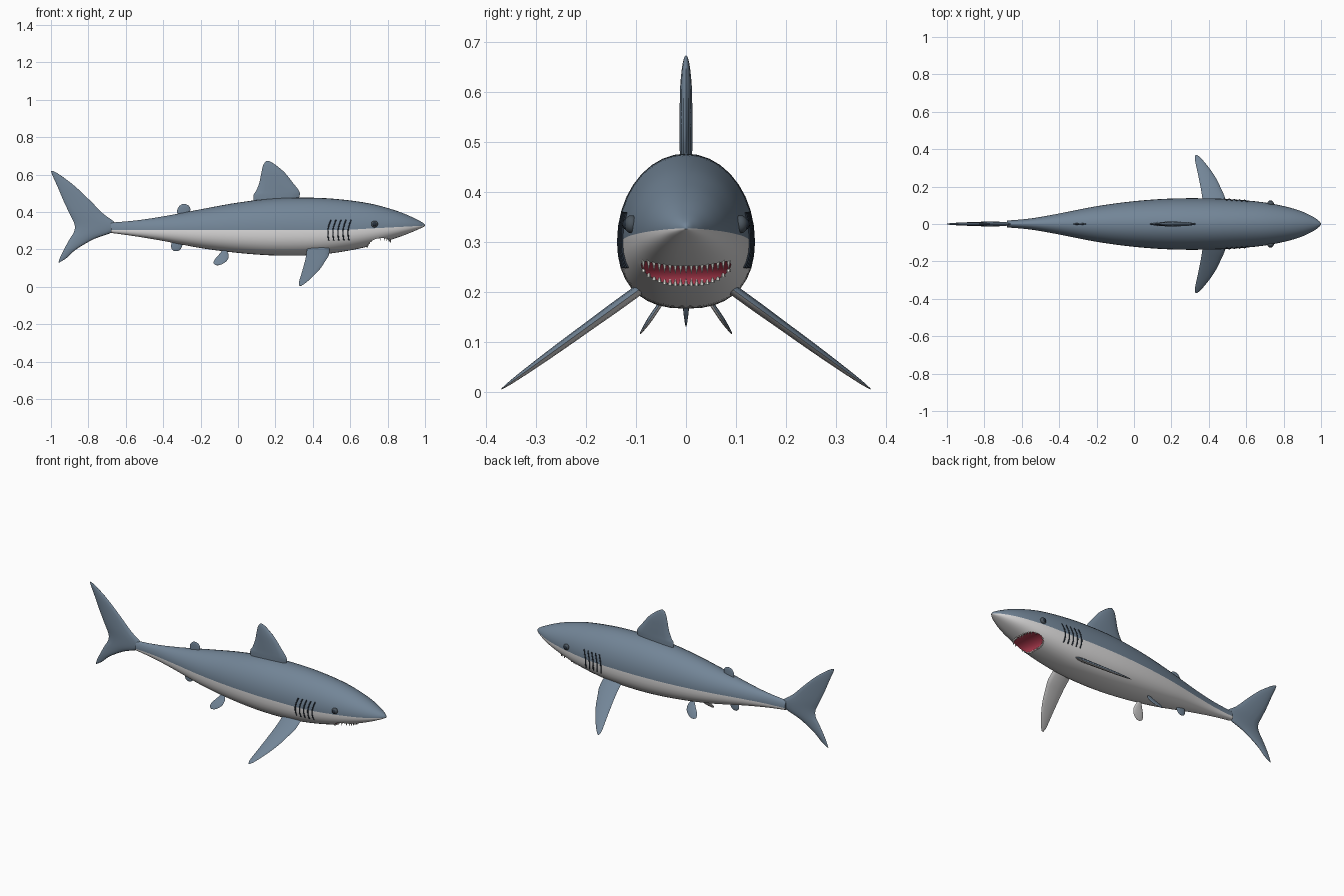
import bpy, bmesh, math
from mathutils import Vector, Matrix

cube = bpy.data.objects.get("Cube")
if cube:
    bpy.data.objects.remove(cube)


def material(name, rgb):
    m = bpy.data.materials.new(name)
    m.use_nodes = True
    m.diffuse_color = (*rgb, 1)
    bsdf = next(n for n in m.node_tree.nodes if n.type == 'BSDF_PRINCIPLED')
    bsdf.inputs["Base Color"].default_value = (*rgb, 1)
    bsdf.inputs["Roughness"].default_value = 0.6
    return m


BLUE = material("slate blue skin", (0.17, 0.235, 0.31))
PALE = material("pale belly", (0.72, 0.71, 0.71))
RED = material("mouth red", (0.5, 0.05, 0.09))
TOOTH = material("tooth white", (0.85, 0.85, 0.8))
DARK = material("gill dark", (0.02, 0.03, 0.045))
EYE = material("eye grey", (0.07, 0.09, 0.11))


def finish(name, bm, mats, angle=40):
    bmesh.ops.recalc_face_normals(bm, faces=bm.faces)
    mesh = bpy.data.meshes.new(name)
    bm.to_mesh(mesh)
    bm.free()
    for m in mats:
        mesh.materials.append(m)
    ob = bpy.data.objects.new(name, mesh)
    bpy.context.collection.objects.link(ob)
    smooth(ob, angle)
    return ob


def select(ob):
    bpy.ops.object.select_all(action='DESELECT')
    ob.select_set(True)
    bpy.context.view_layer.objects.active = ob


def smooth(ob, angle):
    select(ob)
    bpy.ops.object.shade_smooth_by_angle(angle=math.radians(angle))


def refine(rows, steps):
    """Spline through a short list of rows."""
    rows = [Vector(r) for r in rows]
    out = []
    for i in range(len(rows) - 1):
        a, b, c, d = (rows[min(max(i + k, 0), len(rows) - 1)] for k in (-1, 0, 1, 2))
        for j in range(steps):
            t = j / steps
            out.append(b + (c - a) * (t / 2) + (a * 2 - b * 5 + c * 4 - d) * (t * t / 2)
                       + (b * 3 - a - c * 3 + d) * (t ** 3 / 2))
    return out + [rows[-1]]


def loft(bm, rings):
    """Skin closed rings of points and cap both ends."""
    loops = [[bm.verts.new(p) for p in ring] for ring in rings]
    n = len(loops[0])
    for a, b in zip(loops, loops[1:]):
        for i in range(n):
            bm.faces.new((a[i], a[(i + 1) % n], b[(i + 1) % n], b[i]))
    bm.faces.new(loops[0])
    bm.faces.new(loops[-1])


# Body stations, split into x, top, bottom, half width, colour line
X, TOP, BOT, WID, MID = range(5)
stations = refine([(x, t, b, w, 0.303 + 0.024 * max(0, (x - 0.55) / 0.45)) for x, t, b, w in (
    (-0.68, 0.343, 0.288, 0.018), (-0.55, 0.354, 0.270, 0.030), (-0.4, 0.376, 0.245, 0.056),
    (-0.2, 0.414, 0.207, 0.095), (0, 0.450, 0.181, 0.122), (0.2, 0.473, 0.167, 0.136),
    (0.4, 0.476, 0.169, 0.137), (0.55, 0.467, 0.186, 0.130), (0.7, 0.446, 0.216, 0.115),
    (0.82, 0.415, 0.252, 0.091), (0.9, 0.386, 0.280, 0.066), (0.96, 0.358, 0.305, 0.037),
    (0.99, 0.341, 0.319, 0.015), (1.0, 0.331, 0.325, 0.003))], 5)


def section(x):
    for a, b in zip(stations, stations[1:]):
        if a[X] <= x <= b[X]:
            return a.lerp(b, (x - a[X]) / (b[X] - a[X]))


SQUARE = 2.4  # the belly is squarer than the back


def side_y(x, z):
    s = section(x)
    p, edge = (2, s[TOP]) if z > s[MID] else (SQUARE, s[BOT])
    return s[WID] * max(0, 1 - abs((z - s[MID]) / (edge - s[MID])) ** p) ** (1 / p)


def belly_z(x, y):
    s = section(x)
    k = max(0, 1 - abs(y / s[WID]) ** SQUARE) ** (1 / SQUARE)
    return s[MID] - (s[MID] - s[BOT]) * k


HALF = 18


def body_ring(s):
    pts = []
    for i in range(HALF * 2):
        a = math.pi * i / HALF
        p, edge = (1, s[TOP]) if i <= HALF else (2 / SQUARE, s[BOT])
        c, h = math.cos(a), abs(math.sin(a)) if i % HALF else 0
        pts.append((s[X], s[WID] * math.copysign(abs(c) ** p, c),
                    s[MID] + (edge - s[MID]) * h ** p))
    return pts


bm = bmesh.new()
loft(bm, [body_ring(s) for s in stations])
for f in bm.faces:
    c = f.calc_center_median()
    f.material_index = 1 if len(f.verts) == 4 and c.z < section(c.x)[MID] else 0
body = finish("body", bm, (BLUE, PALE, RED))

# Mouth cavity
MOUTH, SIZE = Vector((0.765, 0, 0.215)), Vector((0.075, 0.2, 0.05))
bm = bmesh.new()
bmesh.ops.create_uvsphere(bm, u_segments=48, v_segments=24, radius=1,
                          matrix=Matrix.Translation(MOUTH) @ Matrix.Diagonal((*SIZE, 1)))
for f in bm.faces:
    f.material_index = 2
cutter = finish("mouth_cutter", bm, (BLUE, PALE, RED))
cutter.hide_render = True
mod = body.modifiers.new("mouth", 'BOOLEAN')
mod.operation, mod.solver, mod.object = 'DIFFERENCE', 'EXACT', cutter
select(body)
bpy.ops.object.modifier_apply(modifier=mod.name)
bpy.data.objects.remove(cutter)
smooth(body, 40)

# Teeth along both lips, where the cavity meets the belly
bm = bmesh.new()
COUNT = 19
for i in range(COUNT):
    y = 0.096 * (2 * i / (COUNT - 1) - 1)
    inside = []
    for k in range(120):
        x = 0.66 + 0.002 * k
        if abs(y) < section(x)[WID]:
            q = Vector((x, y, belly_z(x, y))) - MOUTH
            if sum((q[j] / SIZE[j]) ** 2 for j in range(3)) < 1:
                inside.append(x)
    if not inside:
        continue
    for x, up, tall in ((inside[0], 1, 0.016), (inside[-1], -1, 0.02)):
        m = Matrix.Translation((x, y, belly_z(x, y) + up * tall * 0.3))
        if up < 0:
            m = m @ Matrix.Rotation(math.pi, 4, 'X')
        bmesh.ops.create_cone(bm, cap_ends=True, segments=6, radius1=0.0045,
                              radius2=0, depth=tall, matrix=m)
finish("teeth", bm, (TOOTH,))


def fin(name, rows, origin=(0, 0, 0), span=(0, 0, 1), pale_under=False, m=7):
    """Lens-section fin; rows hold span position, leading x, trailing x, half thickness."""
    span = Vector(span).normalized()
    normal = span.cross(Vector((1, 0, 0)))
    rings = []
    for s, lead, trail, thick in refine(rows, 4):
        ring = []
        for k in range(2 * m):
            a = math.pi * k / m
            x = (lead + trail) / 2 + (lead - trail) / 2 * math.cos(a)
            ring.append(Vector(origin) + Vector((x, 0, 0)) + span * s
                        + normal * thick * math.sin(a))
        rings.append(ring)
    bm = bmesh.new()
    loft(bm, rings)
    bmesh.ops.recalc_face_normals(bm, faces=bm.faces)
    if pale_under:
        for f in bm.faces:
            f.material_index = 1 if f.normal.z < 0 else 0
    return finish(name, bm, (BLUE, PALE), 60)


# Fins on the centre line
fin("dorsal_fin", ((0.45, 0.315, 0.085, 0.012), (0.49, 0.33, 0.083, 0.013),
                   (0.515, 0.325, 0.098, 0.013), (0.56, 0.29, 0.115, 0.013),
                   (0.61, 0.25, 0.125, 0.012), (0.65, 0.203, 0.135, 0.008),
                   (0.668, 0.175, 0.147, 0.004), (0.673, 0.162, 0.153, 0.001)))
fin("rear_dorsal_fin", ((0.37, -0.27, -0.322, 0.005), (0.41, -0.255, -0.325, 0.005),
                        (0.432, -0.262, -0.313, 0.004), (0.442, -0.28, -0.297, 0.001)))
fin("anal_fin", ((0.26, -0.3, -0.345, 0.005), (0.222, -0.298, -0.358, 0.005),
                 (0.2, -0.308, -0.353, 0.004), (0.19, -0.322, -0.34, 0.001)))
fin("tail_fin", ((0.13, -0.954, -0.96, 0.001), (0.155, -0.915, -0.952, 0.005),
                 (0.2, -0.865, -0.93, 0.009), (0.255, -0.77, -0.9, 0.011),
                 (0.295, -0.665, -0.876, 0.013), (0.335, -0.65, -0.874, 0.013),
                 (0.39, -0.72, -0.9, 0.012), (0.46, -0.79, -0.933, 0.01),
                 (0.54, -0.875, -0.967, 0.008), (0.6, -0.955, -0.994, 0.005),
                 (0.619, -0.99, -1.0, 0.002)))

# Paired parts
for side, label in ((1, "left"), (-1, "right")):
    fin(label + "_pectoral_fin",
        ((0, 0.49, 0.37, 0.011), (0.075, 0.486, 0.365, 0.011), (0.13, 0.467, 0.358, 0.010),
         (0.2, 0.44, 0.347, 0.009), (0.27, 0.402, 0.335, 0.007),
         (0.33, 0.362, 0.325, 0.004), (0.357, 0.338, 0.328, 0.001)),
        (0, side * 0.08, 0.214), (0, side * 0.81, -0.585), True)
    fin(label + "_pelvic_fin",
        ((-0.01, -0.06, -0.085, 0.004), (0.02, -0.05, -0.105, 0.005), (0.05, -0.056, -0.126, 0.005),
         (0.073, -0.078, -0.13, 0.003), (0.084, -0.1, -0.118, 0.001)),
        (0, side * 0.045, 0.185), (0, side * 0.56, -0.83), True)

    # Eye with a dark pupil
    ey = side * (side_y(0.73, 0.335) + 0.001)
    for name, mat, r, out in (("eye", EYE, 0.018, 0), ("pupil", DARK, 0.012, 0.008)):
        bm = bmesh.new()
        bmesh.ops.create_uvsphere(bm, u_segments=20, v_segments=12, radius=r,
                                  matrix=Matrix.Translation((0.73, ey + side * out, 0.335))
                                  @ Matrix.Diagonal((1, 0.8, 1, 1)))
        finish(label + "_" + name, bm, (mat,))

    # Gill slits follow the flank
    curve = bpy.data.curves.new(label + "_gills", 'CURVE')
    curve.dimensions, curve.bevel_depth, curve.bevel_resolution = '3D', 0.0035, 1
    curve.use_fill_caps = True
    for g in range(5):
        spline = curve.splines.new('POLY')
        spline.points.add(10)
        for k, p in enumerate(spline.points):
            t = k / 10
            z = 0.248 + 0.11 * t
            x = 0.485 + 0.027 * g + 0.012 * t - 0.01 * math.sin(math.pi * t)
            p.co = (x, side * side_y(x, z), z, 1)
    curve.materials.append(DARK)
    gills = bpy.data.objects.new(label + "_gills", curve)
    bpy.context.collection.objects.link(gills)
    select(gills)
    bpy.ops.object.convert(target='MESH')
